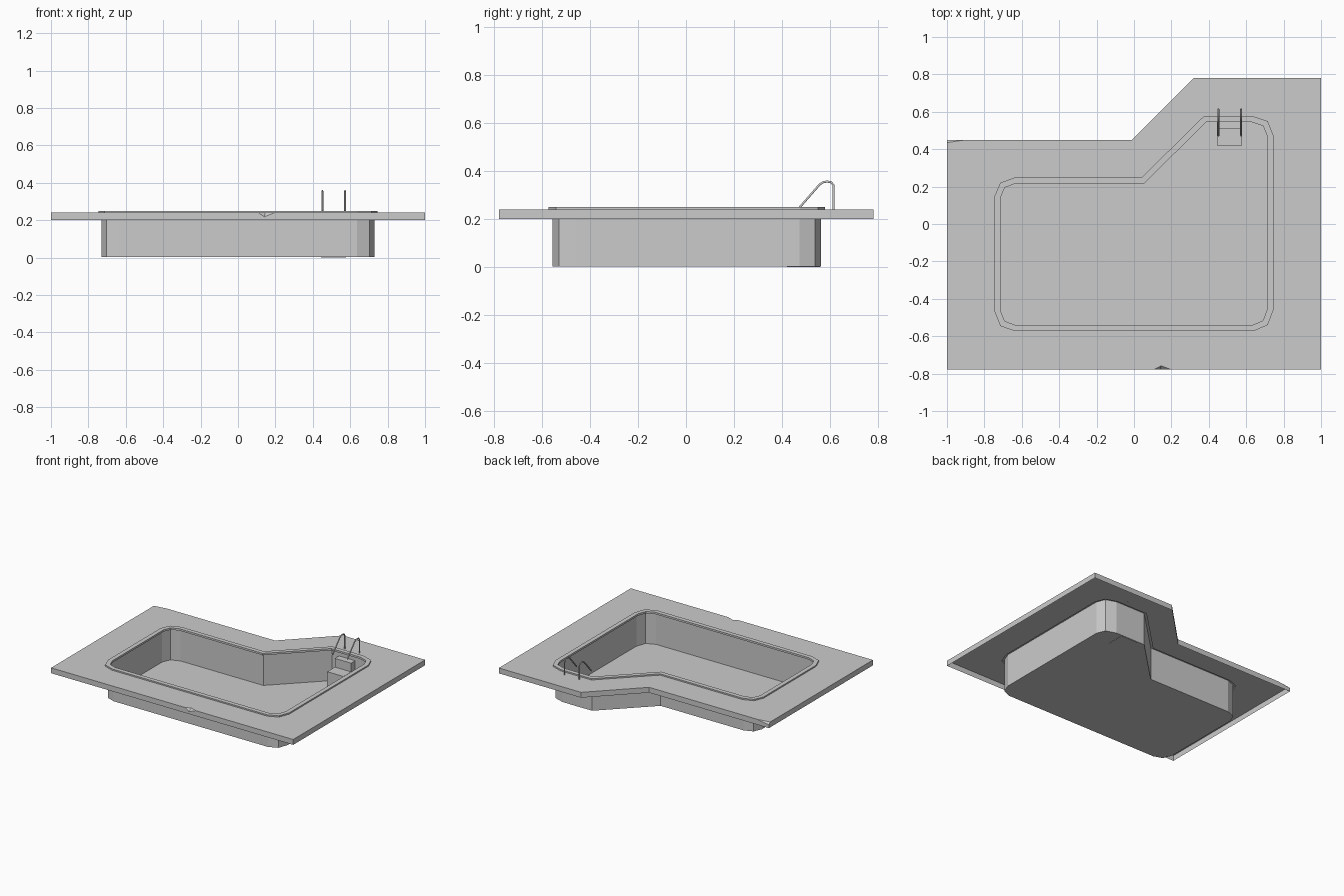
import bpy
import bmesh
from mathutils import Vector

cube = bpy.data.objects.get("Cube")
if cube:
    bpy.data.objects.remove(cube)

stone = bpy.data.materials.new("plain_grey")
stone.use_nodes = True
grey = (0.6, 0.6, 0.6, 1)
stone.diffuse_color = grey
stone.node_tree.nodes["Principled BSDF"].inputs["Base Color"].default_value = grey


def finish(name, bm):
    mesh = bpy.data.meshes.new(name)
    bm.to_mesh(mesh)
    bm.free()
    mesh.materials.append(stone)
    obj = bpy.data.objects.new(name, mesh)
    bpy.context.collection.objects.link(obj)
    return obj


def inset(outline, d):
    """Move every side of a counter-clockwise outline inwards by d."""
    result = []
    for i, p in enumerate(outline):
        p = Vector(p)
        a = (p - Vector(outline[i - 1])).normalized()
        b = (Vector(outline[(i + 1) % len(outline)]) - p).normalized()
        na, nb = Vector((-a.y, a.x)), Vector((-b.y, b.x))
        result.append(p + (na + nb) * d / (1 + na.dot(nb)))
    return result


def ring(bm, outline, z):
    return [bm.verts.new((p[0], p[1], z)) for p in outline]


def bridge(bm, low, high):
    for i in range(len(low)):
        bm.faces.new((low[i - 1], low[i], high[i], high[i - 1]))


# Pool outline with chamfered corners
pool = [(-0.745, -0.47), (-0.715, -0.545), (-0.64, -0.572),
        (0.64, -0.572), (0.715, -0.54), (0.745, -0.46),
        (0.745, 0.475), (0.715, 0.55), (0.63, 0.578),
        (0.375, 0.578), (0.04, 0.248), (-0.64, 0.248),
        (-0.715, 0.22), (-0.745, 0.15)]
deck_top, deck_low, coping_top = 0.24, 0.2, 0.25

# Deck: open-bottomed slab with a chipped front edge and a chipped corner
bm = bmesh.new()
corners = [(-1, -0.777), (1, -0.777), (1, 0.78), (0.32, 0.78), (-0.01, 0.45), (-1, 0.45)]
low = ring(bm, corners, deck_low)
top = ring(bm, corners[:-1], deck_top)
chip_a, chip_in, chip_b = ring(bm, [(0.11, -0.777), (0.145, -0.758), (0.195, -0.777)], deck_top)
chip_low = bm.verts.new((0.14, -0.777, 0.218))
back_a, back_b = ring(bm, [(-0.9, 0.45), (-1, 0.435)], deck_top)
back_low = bm.verts.new((-1, 0.45, 0.225))
bm.faces.new((low[0], low[1], top[1], chip_b, chip_low, chip_a, top[0]))
for i in (1, 2, 3):
    bm.faces.new((low[i], low[i + 1], top[i + 1], top[i]))
bm.faces.new((low[4], low[5], back_low, back_a, top[4]))
bm.faces.new((low[5], low[0], top[0], back_b, back_low))
bm.faces.new((chip_a, chip_low, chip_in))
bm.faces.new((chip_low, chip_b, chip_in))
bm.faces.new((back_low, back_b, back_a))
hole = ring(bm, pool, deck_top)
rim = [top[0], chip_a, chip_in, chip_b] + top[1:] + [back_a, back_b]
edges = []
for loop in (rim, hole):
    for i in range(len(loop)):
        pair = (loop[i - 1], loop[i])
        edges.append(bm.edges.get(pair) or bm.edges.new(pair))
fill = bmesh.ops.triangle_fill(bm, edges=edges, use_beauty=True, normal=(0, 0, 1))
faces = [f for f in fill["geom"] if isinstance(f, bmesh.types.BMFace)]
bmesh.ops.dissolve_limit(bm, angle_limit=0.01, edges=list({e for f in faces for e in f.edges}),
                         verts=[])
bmesh.ops.recalc_face_normals(bm, faces=bm.faces)
finish("deck", bm)

# Coping: raised ring around the water edge
bm = bmesh.new()
inner = inset(pool, 0.032)
profile = [ring(bm, pool, deck_top), ring(bm, pool, coping_top),
           ring(bm, inner, coping_top), ring(bm, inner, 0.236)]
for a, b in zip(profile, profile[1:]):
    bridge(bm, a, b)
finish("coping", bm)

# Basin: thin wall and floor
bm = bmesh.new()
wall = inset(pool, 0.016)
floor_z = 0.003
base = ring(bm, wall, floor_z)
bridge(bm, base, ring(bm, wall, coping_top - 0.003))
bm.faces.new(base[::-1])
finish("basin", bm)

# Steps: stair profile extruded across its width
bm = bmesh.new()
stair = [(0.42, 0), (0.42, 0.14), (0.51, 0.14), (0.51, 0.205), (0.558, 0.205), (0.558, 0)]
sides = [[bm.verts.new((x, y, z)) for y, z in stair] for x in (0.443, 0.577)]
bridge(bm, sides[0], sides[1])
for side in sides:
    bm.faces.new(side)
bmesh.ops.recalc_face_normals(bm, faces=bm.faces)
finish("steps", bm)

# Handrails: bent tubes
path = [(0.472, 0.248), (0.555, 0.343), (0.57, 0.353), (0.585, 0.356),
        (0.603, 0.354), (0.613, 0.342), (0.614, 0.33), (0.614, 0.238)]
for name, x in (("right_handrail", 0.451), ("left_handrail", 0.573)):
    curve = bpy.data.curves.new(name, "CURVE")
    curve.dimensions = "3D"
    curve.bevel_depth = 0.005
    curve.bevel_resolution = 1
    curve.use_fill_caps = True
    spline = curve.splines.new("POLY")
    spline.points.add(len(path) - 1)
    for point, (y, z) in zip(spline.points, path):
        point.co = (x, y, z, 1)
    curve.materials.append(stone)
    bpy.context.collection.objects.link(bpy.data.objects.new(name, curve))
